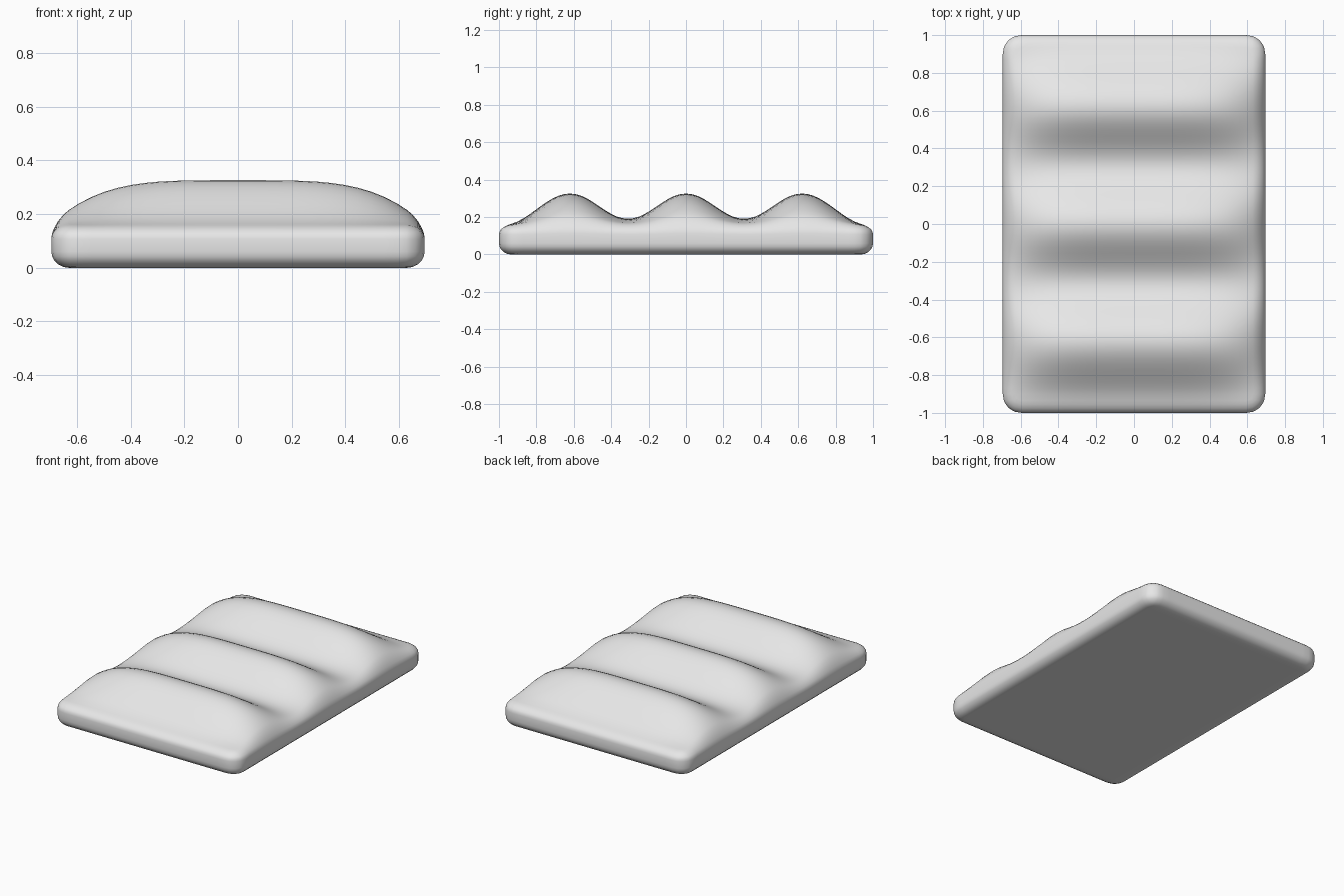
import bpy, bmesh, math

if "Cube" in bpy.data.objects:
    bpy.data.objects.remove(bpy.data.objects["Cube"])

HX, HY = 0.695, 1.0      # half width, half length
R = 0.10                 # plan corner radius
FILLET = 0.065           # width of the rounded edge
BASE = 0.157             # height of the padded rim
RIDGE = 0.62             # spacing of the three rolls

mat = bpy.data.materials.new("light_grey")
mat.diffuse_color = (0.8, 0.8, 0.8, 1)
mat.use_nodes = True
mat.node_tree.nodes["Principled BSDF"].inputs["Base Color"].default_value = mat.diffuse_color


def lines(half, n):
    """Grid lines: even in the middle, closer together in the rounded border."""
    inner = half - R
    mid = [-inner + 2 * inner * i / n for i in range(n + 1)]
    rim = [inner + R * d for d in (0.35, 0.55, 0.75, 0.9, 0.97, 1.0)]
    return [-v for v in reversed(rim)] + mid + rim


def place(x, y):
    """Round the plan corners; return position and edge fraction 0..1."""
    cx = max(-(HX - R), min(HX - R, x))
    cy = max(-(HY - R), min(HY - R, y))
    a, b = (x - cx) / R, (y - cy) / R
    d = max(abs(a), abs(b))
    k = d / math.hypot(a, b) if d > 1e-6 else 1
    t = min(1, max(0, (d * R - (R - FILLET)) / FILLET))
    return cx + a * k * R, cy + b * k * R, 1 - math.sqrt(1 - t * t)


def roll_height(x, y):
    """Three soft rolls across the length, fading towards the long sides."""
    y = abs(y)
    if y < RIDGE:
        bump = 0.2585 + 0.0675 * math.cos(2 * math.pi * y / RIDGE) - BASE
    else:
        s = min(1, (y - RIDGE) / 0.36)
        bump = (0.326 - BASE) * (0.5 + 0.5 * math.cos(math.pi * s))
    return BASE + bump * max(0, 1 - (x / 0.70) ** 4)


# Padded mattress: top and bottom skins joined by a side wall
xs, ys = lines(HX, 24), lines(HY, 58)
nx, ny = len(xs), len(ys)
bm = bmesh.new()
top, bottom = {}, {}
for i, gx in enumerate(xs):
    for j, gy in enumerate(ys):
        x, y, drop = place(gx, gy)
        top[i, j] = bm.verts.new((x, y, roll_height(x, y) - 0.05 * drop))
        bottom[i, j] = bm.verts.new((x, y, 0.06 * drop))
for i in range(nx - 1):
    for j in range(ny - 1):
        q = [(i, j), (i + 1, j), (i + 1, j + 1), (i, j + 1)]
        bm.faces.new([top[c] for c in q])
        bm.faces.new([bottom[c] for c in reversed(q)])
edge = ([(i, 0) for i in range(nx - 1)] + [(nx - 1, j) for j in range(ny - 1)]
        + [(i, ny - 1) for i in range(nx - 1, 0, -1)] + [(0, j) for j in range(ny - 1, 0, -1)])
for a, b in zip(edge, edge[1:] + edge[:1]):
    bm.faces.new([bottom[a], bottom[b], top[b], top[a]])
bmesh.ops.recalc_face_normals(bm, faces=bm.faces)
for f in bm.faces:
    f.smooth = True

mesh = bpy.data.meshes.new("mattress")
bm.to_mesh(mesh)
bm.free()
mesh.materials.append(mat)
mattress = bpy.data.objects.new("mattress", mesh)
bpy.context.collection.objects.link(mattress)
